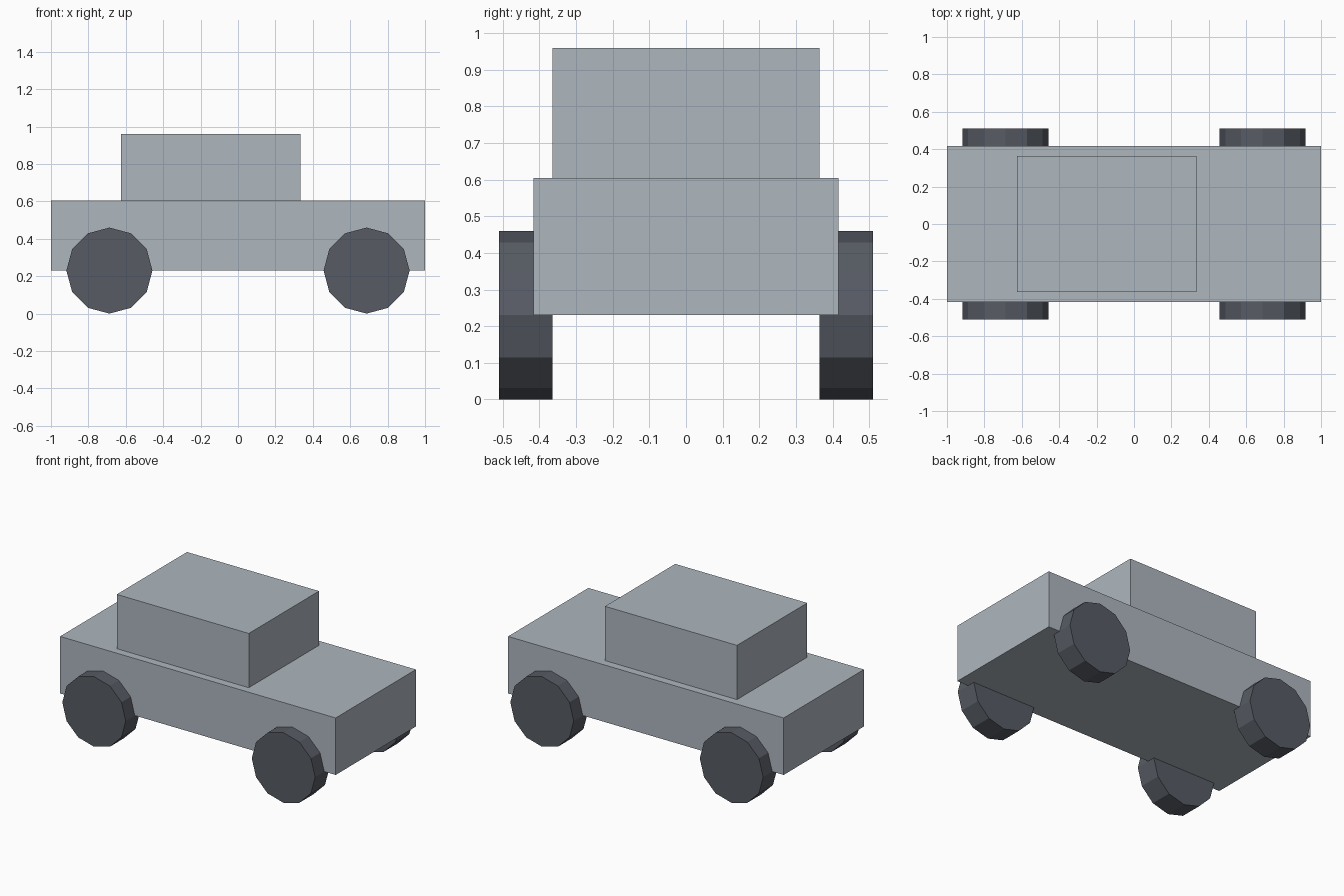
import bpy
import math

if "Cube" in bpy.data.objects:
    bpy.data.objects.remove(bpy.data.objects["Cube"])


def material(name, color):
    m = bpy.data.materials.new(name)
    m.diffuse_color = (*color, 1)
    m.use_nodes = True
    m.node_tree.nodes["Principled BSDF"].inputs["Base Color"].default_value = m.diffuse_color
    return m


silver = material("silver paint", (0.42, 0.47, 0.515))
rubber = material("dark rubber", (0.095, 0.105, 0.127))


def finish(name, mat):
    ob = bpy.context.object
    ob.name = name
    bpy.ops.object.transform_apply(location=False, rotation=True, scale=True)
    ob.data.materials.append(mat)


def box(name, x0, x1, half_y, z0, z1, mat):
    bpy.ops.mesh.primitive_cube_add(size=1, location=((x0 + x1) / 2, 0, (z0 + z1) / 2))
    bpy.context.object.scale = (x1 - x0, 2 * half_y, z1 - z0)
    finish(name, mat)


# Body and cabin
box("body", -1, 1, 0.416, 0.23, 0.604, silver)
box("cabin", -0.625, 0.333, 0.364, 0.604, 0.96, silver)

# Four twelve-sided wheels, each with a corner at the ground
for end, x in (("rear", -0.6875), ("front", 0.6875)):
    for side, y in (("right", -0.4375), ("left", 0.4375)):
        bpy.ops.mesh.primitive_cylinder_add(
            vertices=12, radius=0.23, depth=0.146,
            location=(x, y, 0.23), rotation=(math.pi / 2, 0, 0))
        finish(f"{end}_{side}_wheel", rubber)
